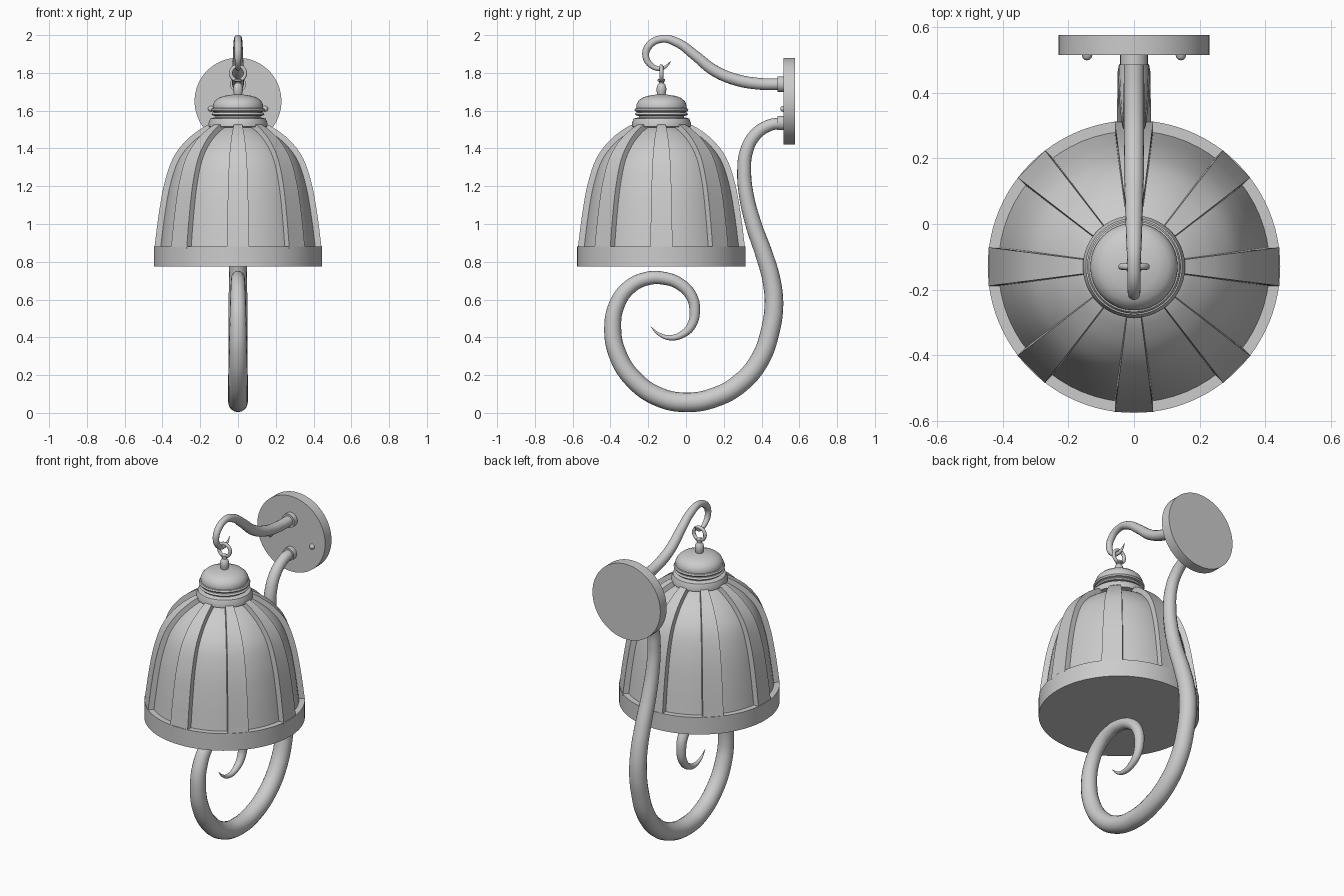
import bpy, bmesh, math
from mathutils import Matrix, Vector

if "Cube" in bpy.data.objects:
    bpy.data.objects.remove(bpy.data.objects["Cube"])

CY = -0.13          # y of the lamp axis


def finish(bm, name, angle=35):
    bmesh.ops.recalc_face_normals(bm, faces=bm.faces)
    me = bpy.data.meshes.new(name)
    bm.to_mesh(me)
    bm.free()
    ob = bpy.data.objects.new(name, me)
    bpy.context.collection.objects.link(ob)
    smooth(ob, angle)
    return ob


def smooth(ob, angle=35):
    bpy.ops.object.select_all(action='DESELECT')
    ob.select_set(True)
    bpy.context.view_layer.objects.active = ob
    bpy.ops.object.shade_smooth_by_angle(angle=math.radians(angle))


def catmull(pts, n=5):
    p = [Vector(q) for q in pts]
    p = [2 * p[0] - p[1]] + p + [2 * p[-1] - p[-2]]
    out = []
    for a, b, c, d in zip(p, p[1:], p[2:], p[3:]):
        for i in range(n):
            t = i / n
            out.append(0.5 * (2 * b + (c - a) * t + (2 * a - 5 * b + 4 * c - d) * t**2
                              + (3 * b - a - 3 * c + d) * t**3))
    return out + [p[-2]]


def lathe(name, profile, matrix, seg=64):
    """Revolve (radius, height) pairs; radius 0 makes a closed pole."""
    bm = bmesh.new()
    rings = []
    for r, h in profile:
        if r < 1e-5:
            rings.append([bm.verts.new((0, 0, h))] * seg)
        else:
            rings.append([bm.verts.new((r * math.cos(2 * math.pi * i / seg),
                                        r * math.sin(2 * math.pi * i / seg), h)) for i in range(seg)])
    for a, b in zip(rings, rings[1:]):
        for i in range(seg):
            j = (i + 1) % seg
            vs = list(dict.fromkeys((a[i], a[j], b[j], b[i])))
            if len(vs) > 2:
                bm.faces.new(vs)
    bm.transform(matrix)
    return finish(bm, name)


def arm(name, pts):
    """Tapered round bar through (y, z, radius) points in the x = 0 plane."""
    cu = bpy.data.curves.new(name, 'CURVE')
    cu.dimensions = '3D'
    cu.bevel_depth = 1.0
    cu.bevel_resolution = 6
    cu.resolution_u = 8
    cu.use_fill_caps = True
    sp = cu.splines.new('BEZIER')
    sp.bezier_points.add(len(pts) - 1)
    for bp, (y, z, r) in zip(sp.bezier_points, pts):
        bp.co = (0, y, z)
        bp.radius = r
        bp.handle_left_type = bp.handle_right_type = 'AUTO'
    tmp = bpy.data.objects.new(name + "_path", cu)
    bpy.context.collection.objects.link(tmp)
    bpy.context.view_layer.update()
    me = bpy.data.meshes.new_from_object(tmp.evaluated_get(bpy.context.evaluated_depsgraph_get()))
    bpy.data.objects.remove(tmp)
    ob = bpy.data.objects.new(name, me)
    bpy.context.collection.objects.link(ob)
    smooth(ob, 50)


AXIS = Matrix.Translation((0, CY, 0))


def wall(x, z):
    """Lathe height 0 at the plate face, growing toward the front."""
    return Matrix.Translation((x, 0.515, z)) @ Matrix.Rotation(math.pi / 2, 4, 'X')


# wall plate, arm collars and screws
lathe("wall_plate", [(0, -0.062), (0.23, -0.062), (0.23, 0), (0, 0)], wall(0, 1.65))
for name, z, r in (("upper_collar", 1.74, 0.042), ("lower_collar", 1.535, 0.038)):
    lathe(name, [(0, 0), (r, 0), (r, 0.03), (0, 0.03)], wall(0, z), 32)
for x in (-0.143, 0.143):
    lathe("screw", [(0, 0), (0.016, 0), (0.014, 0.008), (0.008, 0.014), (0, 0.016)], wall(x, 1.61), 16)

# upper arm with hook
arm("upper_arm", [
    (0.515, 1.74, 0.031), (0.39, 1.742, 0.031), (0.26, 1.765, 0.031), (0.145, 1.815, 0.03),
    (0.045, 1.895, 0.027), (-0.045, 1.96, 0.024), (-0.125, 1.98, 0.02), (-0.195, 1.945, 0.02),
    (-0.213, 1.89, 0.018), (-0.185, 1.84, 0.015), (-0.137, 1.822, 0.011), (-0.105, 1.835, 0.007),
    (-0.08, 1.863, 0.001)])

# lower arm with scroll
arm("lower_arm", [
    (0.515, 1.535, 0.03), (0.44, 1.522, 0.031), (0.365, 1.47, 0.033), (0.32, 1.385, 0.035),
    (0.308, 1.28, 0.037), (0.32, 1.15, 0.039), (0.36, 0.99, 0.043), (0.413, 0.84, 0.046),
    (0.453, 0.7, 0.048), (0.465, 0.57, 0.05), (0.445, 0.43, 0.05), (0.39, 0.28, 0.051),
    (0.29, 0.16, 0.052), (0.155, 0.083, 0.052), (0.0, 0.056, 0.052), (-0.145, 0.085, 0.051),
    (-0.275, 0.175, 0.05), (-0.36, 0.305, 0.048), (-0.388, 0.45, 0.045), (-0.365, 0.575, 0.042),
    (-0.3, 0.665, 0.039), (-0.21, 0.71, 0.036), (-0.12, 0.713, 0.034), (-0.03, 0.68, 0.032),
    (0.03, 0.615, 0.03), (0.046, 0.54, 0.028), (0.03, 0.465, 0.024), (-0.02, 0.415, 0.019),
    (-0.085, 0.398, 0.014), (-0.145, 0.418, 0.008), (-0.187, 0.457, 0.001)])

# shade: inner bell
outer = catmull([(0.443, 0.87), (0.42, 1.05), (0.391, 1.21), (0.346, 1.345),
                 (0.277, 1.44), (0.195, 1.505), (0.13, 1.538)])
inner = []
for i, p in enumerate(outer):
    t = outer[min(i + 1, len(outer) - 1)] - outer[max(i - 1, 0)]
    inner.append(p + Vector((-t.y, t.x)).normalized() * 0.028)
lathe("shade_bell", inner + [(0, inner[-1].y)], AXIS)

# shade: eight tapering ribs
for k in range(8):
    bm = bmesh.new()
    a = math.tan(math.radians(7.3))
    rows = []
    for o, i in zip(outer, inner):
        ri = i.x - 0.012
        w, wi = o.x * a + 0.002, o.x * a + 0.002
        rows.append([bm.verts.new(v) for v in ((o.x, -w, o.y), (o.x, w, o.y),
                                               (ri, wi, i.y - 0.004), (ri, -wi, i.y - 0.004))])
    for p, q in zip(rows, rows[1:]):
        for i in range(4):
            j = (i + 1) % 4
            bm.faces.new((p[i], p[j], q[j], q[i]))
    bm.faces.new(rows[0])
    bm.faces.new(rows[-1])
    bm.transform(AXIS @ Matrix.Rotation(k * math.pi / 4, 4, 'Z'))
    finish(bm, "shade_rib")

# shade: closed bottom band
lathe("shade_band", [(0, 0.775), (0.446, 0.775), (0.446, 0.88), (0.38, 0.88)], AXIS, 96)

# cap: neck, two rings, dome and hanger stem
lathe("cap", [(0, 1.5), (0.156, 1.515), (0.156, 1.535), (0.147, 1.558), (0.12, 1.565), (0.12, 1.572),
              (0.134, 1.574), (0.141, 1.581), (0.134, 1.59), (0.126, 1.592), (0.138, 1.596),
              (0.143, 1.604), (0.138, 1.612), (0.132, 1.614), (0.133, 1.63), (0.124, 1.65),
              (0.105, 1.667), (0.075, 1.678), (0.03, 1.685), (0, 1.686)], AXIS)
lathe("hanger_stem", [(0, 1.675), (0.02, 1.68), (0.025, 1.7), (0.026, 1.718), (0.022, 1.735),
                      (0.013, 1.746), (0.013, 1.753), (0.02, 1.757), (0.02, 1.766), (0, 1.77)], AXIS, 24)

# link ring that hangs on the hook
bpy.ops.mesh.primitive_torus_add(location=(0, CY, 1.798), rotation=(math.pi / 2, 0, 0),
                                 major_radius=0.038, minor_radius=0.01,
                                 major_segments=32, minor_segments=12)
bpy.context.object.name = "link_ring"
smooth(bpy.context.object)
